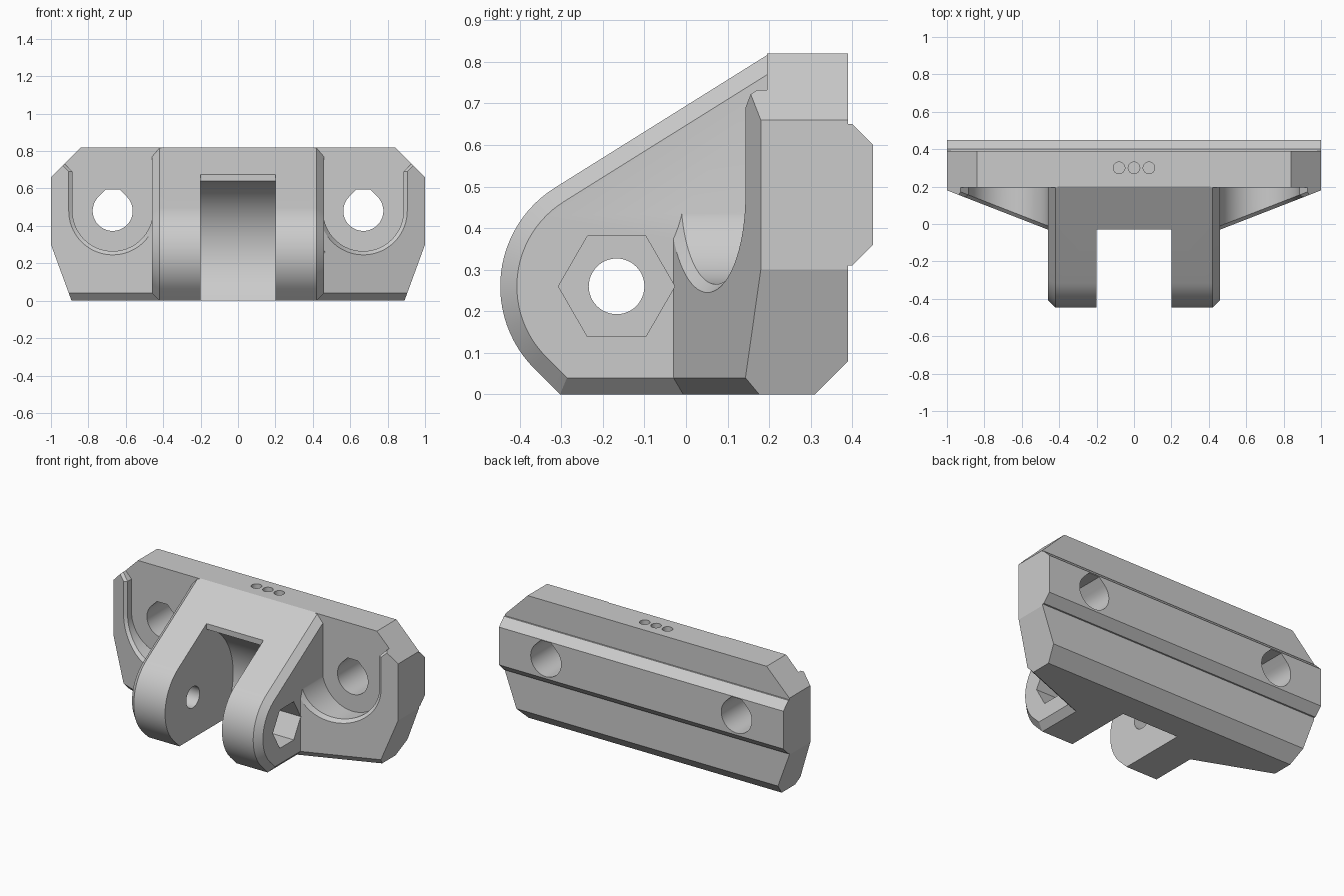
import bpy, bmesh, math
from math import sin, cos, radians, sqrt

if "Cube" in bpy.data.objects:
    bpy.data.objects.remove(bpy.data.objects["Cube"], do_unlink=True)

grey = bpy.data.materials.new("light grey plastic")
grey.use_nodes = True
grey.diffuse_color = (0.6, 0.6, 0.6, 1)
grey.node_tree.nodes["Principled BSDF"].inputs["Base Color"].default_value = (0.6, 0.6, 0.6, 1)


def loft(name, rings):
    """Closed solid through rings of equal length."""
    bm = bmesh.new()
    vs = [[bm.verts.new(p) for p in ring] for ring in rings]
    n = len(vs[0])
    for a, b in zip(vs, vs[1:]):
        for i in range(n):
            j = (i + 1) % n
            bm.faces.new((a[i], a[j], b[j], b[i]))
    bm.faces.new(vs[0][::-1])
    bm.faces.new(vs[-1])
    bmesh.ops.recalc_face_normals(bm, faces=bm.faces)
    mesh = bpy.data.meshes.new(name)
    bm.to_mesh(mesh)
    bm.free()
    mesh.materials.append(grey)
    ob = bpy.data.objects.new(name, mesh)
    bpy.context.collection.objects.link(ob)
    return ob


def place(axis, p, t):
    """Put a 2D profile point at distance t along an axis."""
    return {"x": (t, p[0], p[1]), "y": (p[0], t, p[1]), "z": (p[0], p[1], t)}[axis]


def prism(name, axis, pts, a, b):
    return loft(name, [[place(axis, p, t) for p in pts] for t in (a, b)])


def arc(cx, cy, r, a, b, n):
    return [(cx + r * cos(radians(a + (b - a) * i / n)),
             cy + r * sin(radians(a + (b - a) * i / n))) for i in range(n + 1)]


def circle(cx, cy, r, n=48):
    return arc(cx, cy, r, 0, 360, n)[:-1]


def combine(target, other, operation):
    other.hide_render = True
    m = target.modifiers.new("bool", "BOOLEAN")
    m.operation, m.object, m.solver = operation, other, "EXACT"
    bpy.context.view_layer.objects.active = target
    bpy.ops.object.modifier_apply(modifier=m.name)
    bpy.data.objects.remove(other, do_unlink=True)


# Wall plate: front outline, cut to the side profile and the plan shape
outline = [(0.84, 0.82), (1, 0.66), (1, 0.30), (0.89, 0)]
outline += [(-x, z) for x, z in reversed(outline)]
bracket = prism("mounting_bracket", "y", outline, -0.2, 0.6)

side = [(-0.5, 0), (0.31, 0), (0.39, 0.08), (0.39, 0.31), (0.40, 0.31), (0.45, 0.36),
        (0.45, 0.60), (0.40, 0.65), (0.39, 0.65), (0.39, 0.82), (-0.5, 0.82)]
combine(bracket, prism("side_profile", "x", side, -1.2, 1.2), "INTERSECT")

SLOPE = 0.389


def slant(x):
    """Depth of the slanted front of the side wings."""
    return 0.18 - SLOPE * (1 - abs(x))


def plan(d, z):
    half = [(1.1, 0.7), (1.1, slant(1.1) + d), (0.41, slant(0.41) + d), (0.41, 0.25)]
    return [(x, y, z) for x, y in half + [(-x, y) for x, y in reversed(half)]]


combine(bracket, loft("plan_shape", [plan(0.078, -0.04), plan(0, 0.04), plan(0, 0.9)]), "INTERSECT")


# Screw pockets with a chamfered rim, open at the top
def pocket(s, r):
    c = 0.67
    pts = [(0.40, 1.0), (0.40, 0.48)] + arc(c, 0.48, r, 180, 360, 36)
    pts += [(c + r, 0.69), (c + r + 0.31, 1.0)]
    return [(s * x, z) for x, z in pts]


for s in (1, -1):
    combine(bracket, prism("pocket", "y", pocket(s, 0.215), -0.3, 0.195), "DIFFERENCE")
    rim = [[(x, slant(x) + d, z) for x, z in pocket(s, r)]
           for r, d in ((0.215, 0.02), (0.255, -0.02))]
    combine(bracket, loft("pocket_rim", rim), "DIFFERENCE")

# Central arm block with chamfered outer edges
PY, PZ = -0.167, 0.26


def arm(x, d):
    r, top, a = 0.28 - d, 0.82 - d, radians(122)
    pts = arc(PY, PZ, r, 122, 225, 24)
    pts += [(PY + PZ - r * sqrt(2) - d, d), (0.30, d), (0.30, top)]
    pts += [(PY + (r - sin(a) * (top - PZ)) / cos(a), top)]
    return [(x, y, z) for y, z in pts]


combine(bracket, loft("arm_block", [arm(-0.46, 0.04), arm(-0.42, 0), arm(0.42, 0), arm(0.46, 0.04)]), "UNION")

# Slot between the two arms, rounded around the pin
R = 0.404
low, high = -math.degrees(math.asin(PZ / R)), math.degrees(math.acos(0.137 / R))
slot = arc(PY, PZ, R, low, high, 28)
slot = [(slot[0][0], -0.1)] + slot + [(-0.03, 1.0), (-0.7, 1.0), (-0.7, -0.1)]
combine(bracket, prism("slot", "x", slot, -0.2, 0.2), "DIFFERENCE")

# Pin hole and hexagonal nut recess
combine(bracket, prism("pin_hole", "x", circle(PY, PZ, 0.067), -0.7, 0.7), "DIFFERENCE")
combine(bracket, prism("nut_recess", "x", circle(PY, PZ, 0.14, 6), 0.31, 0.7), "DIFFERENCE")

# Screw holes with a clipped teardrop top
for s in (1, -1):
    c = s * 0.67
    hole = arc(c, 0.48, 0.107, 135, 405, 40) + [(c + 0.036, 0.595), (c - 0.036, 0.595)]
    combine(bracket, prism("screw_hole", "y", hole, -0.2, 0.7), "DIFFERENCE")

# Three small round dimples on the top edge
for x in (-0.08, 0, 0.08):
    combine(bracket, prism("dimple", "z", circle(x, 0.30, 0.031, 32), 0.77, 0.9), "DIFFERENCE")

# Shading: smooth curves, sharp edges
bpy.ops.object.select_all(action="DESELECT")
bracket.select_set(True)
bpy.context.view_layer.objects.active = bracket
bpy.ops.object.shade_smooth_by_angle(angle=radians(14))
